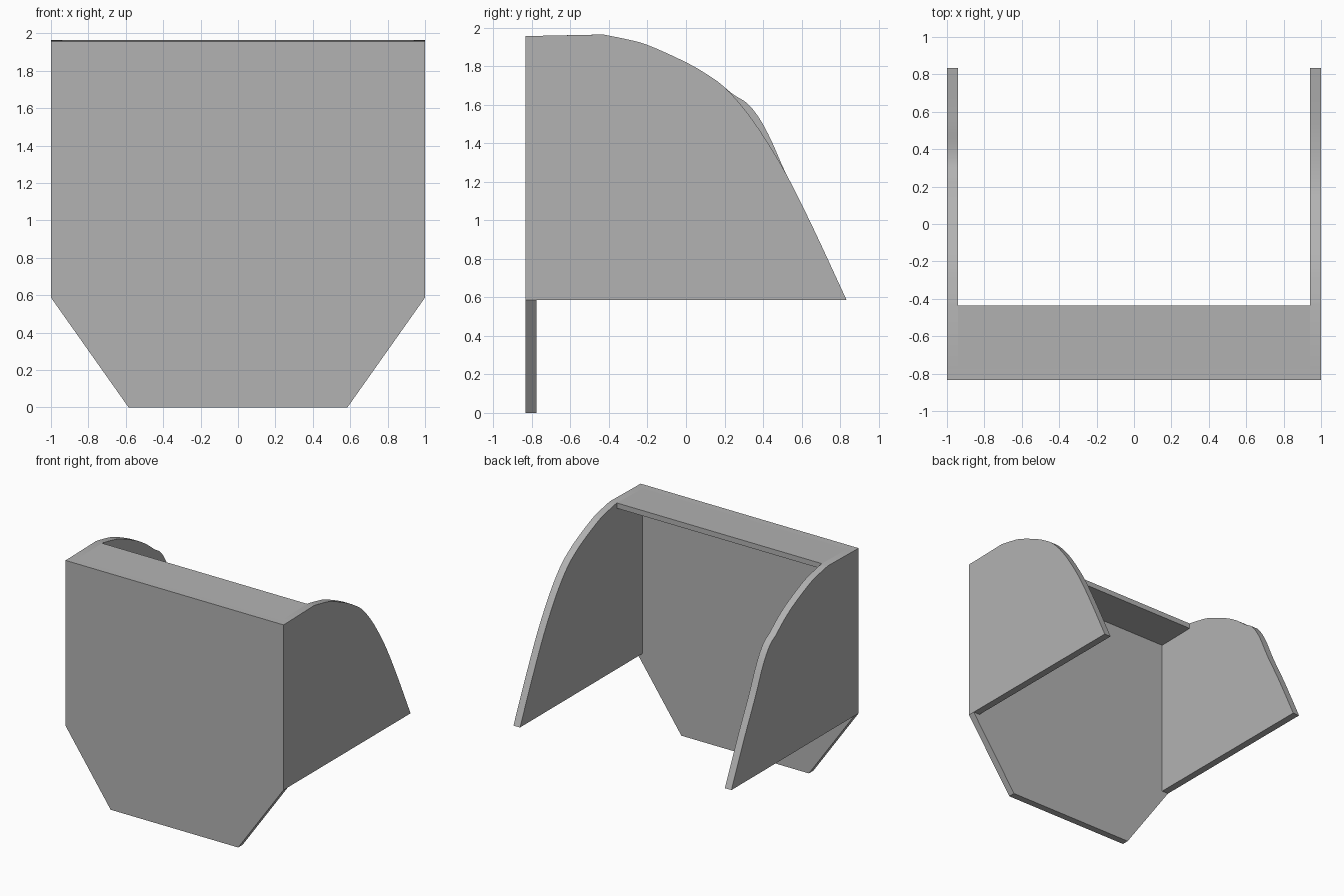
import bpy
import bmesh
from mathutils import Vector

cube = bpy.data.objects.get("Cube")
if cube:
    bpy.data.objects.remove(cube, do_unlink=True)

grey = bpy.data.materials.new("plain grey")
grey.use_nodes = True
grey.diffuse_color = (0.45, 0.45, 0.45, 1)
grey.node_tree.nodes["Principled BSDF"].inputs["Base Color"].default_value = grey.diffuse_color

FRONT, INNER, BACK = -0.833, -0.775, 0.833
TOP_FRONT, TOP_BACK, SHOULDER = 1.957, 1.964, 0.587
WALL = 0.06


def extrude(name, points, axis, start, end):
    """Extrude a flat outline along x (points are y, z) or y (points are x, z)."""
    place = (lambda a, b: (start, a, b)) if axis == "x" else (lambda a, b: (a, start, b))
    shift = (end - start, 0, 0) if axis == "x" else (0, end - start, 0)
    bm = bmesh.new()
    face = bm.faces.new([bm.verts.new(place(a, b)) for a, b in points])
    grown = bmesh.ops.extrude_face_region(bm, geom=[face])["geom"]
    moved = [g for g in grown if isinstance(g, bmesh.types.BMVert)]
    bmesh.ops.translate(bm, verts=moved, vec=shift)
    bmesh.ops.recalc_face_normals(bm, faces=bm.faces)
    mesh = bpy.data.meshes.new(name)
    bm.to_mesh(mesh)
    bm.free()
    mesh.materials.append(grey)
    obj = bpy.data.objects.new(name, mesh)
    bpy.context.collection.objects.link(obj)
    bpy.ops.object.select_all(action="DESELECT")
    obj.select_set(True)
    bpy.context.view_layer.objects.active = obj
    bpy.ops.object.shade_smooth_by_angle()
    return obj


def smooth_path(points, steps=4):
    """Spline through all the points."""
    p = [Vector(q) for q in points]
    p = [p[0] * 2 - p[1]] + p + [p[-1] * 2 - p[-2]]
    out = []
    for a, b, c, d in zip(p, p[1:], p[2:], p[3:]):
        for i in range(steps):
            t = i / steps
            out.append(b + (c - a) * t / 2 + (a * 2 - b * 5 + c * 4 - d) * t * t / 2
                       + (b * 3 - a - c * 3 + d) * t ** 3 / 2)
    return out + [p[-2]]


# Front panel with tapered lower corners
half = [(1, TOP_FRONT), (1, SHOULDER), (0.585, 0)]
extrude("front_panel", half + [(-x, z) for x, z in reversed(half)], "y", FRONT, INNER)

# Curved side walls; the right one has a slight bulge in its rim
crown = [(-0.43, TOP_BACK), (-0.32, 1.942), (-0.2, 1.91), (0, 1.82), (0.12, 1.75), (0.2, 1.69)]
plain = [(0.3, 1.58), (0.4, 1.44)]
bulge = [(0.25, 1.65), (0.32, 1.605), (0.38, 1.53), (0.44, 1.42)]
tail = [(0.52, 1.24), (0.66, 0.96), (BACK, SHOULDER)]
for name, middle, side in (("left_wall", plain, 1), ("right_wall", bulge, -1)):
    rim = smooth_path(crown + middle + tail)
    outline = [(INNER, SHOULDER), (INNER, TOP_FRONT)] + [tuple(v) for v in rim]
    extrude(name, outline, "x", side, side * (1 - WALL))

# Top shelf between the walls
shelf = [(INNER, TOP_FRONT), (-0.437, TOP_BACK), (-0.437, 1.92), (INNER, 1.915)]
extrude("top_shelf", shelf, "x", WALL - 1, 1 - WALL)
